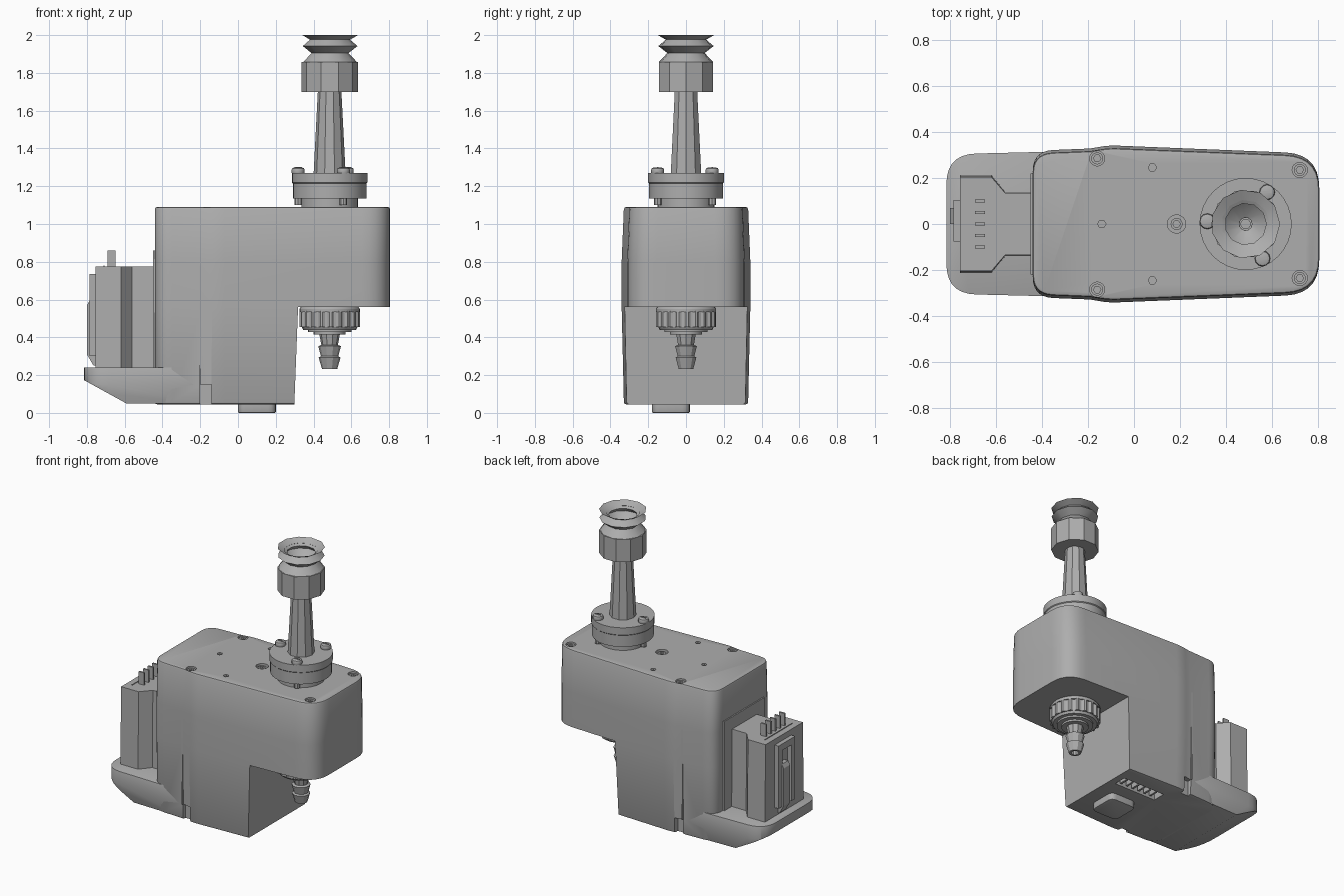
import bpy, bmesh, math
from mathutils import Vector

cube = bpy.data.objects.get("Cube")
if cube:
    bpy.data.objects.remove(cube, do_unlink=True)

GREY = (0.42, 0.42, 0.42, 1)
mat = bpy.data.materials.new("plain grey")
mat.use_nodes = True
mat.diffuse_color = GREY
mat.node_tree.nodes["Principled BSDF"].inputs["Base Color"].default_value = GREY

AXIS = 0.485          # x of the tower and the hose nozzle


def make(name, bm):
    bmesh.ops.recalc_face_normals(bm, faces=bm.faces)
    mesh = bpy.data.meshes.new(name)
    bm.to_mesh(mesh)
    bm.free()
    obj = bpy.data.objects.new(name, mesh)
    bpy.context.collection.objects.link(obj)
    mesh.materials.append(mat)
    return obj


def finish(obj, bevel=0, cutter=None):
    """Bevel, cut, bake the modifiers and shade by angle."""
    if bevel:
        m = obj.modifiers.new("bevel", "BEVEL")
        m.width, m.segments, m.limit_method = bevel, 2, "ANGLE"
        m.angle_limit = math.radians(40)
    if cutter:
        m = obj.modifiers.new("cut", "BOOLEAN")
        m.object, m.solver, m.operation = cutter, "EXACT", "DIFFERENCE"
    graph = bpy.context.evaluated_depsgraph_get()
    obj.data = bpy.data.meshes.new_from_object(obj.evaluated_get(graph))
    obj.modifiers.clear()
    bpy.ops.object.select_all(action="DESELECT")
    obj.select_set(True)
    bpy.context.view_layer.objects.active = obj
    bpy.ops.object.shade_smooth_by_angle(angle=math.radians(30))
    return obj


def rounded(points, steps=7):
    """Closed outline from (x, y, corner length) points."""
    out = []
    for i, (x, y, r) in enumerate(points):
        p = Vector((x, y))
        if not r:
            out.append(p)
            continue
        a = p + (Vector(points[i - 1][:2]) - p).normalized() * r
        b = p + (Vector(points[(i + 1) % len(points)][:2]) - p).normalized() * r
        for k in range(steps + 1):
            t = k / steps
            out.append(a * (1 - t) ** 2 + p * 2 * t * (1 - t) + b * t * t)
    return out


def mirrored(half):
    """Complete a half outline across y = 0."""
    return half + [(x, -y, r) for x, y, r in reversed(half)]


def loft(bm, plan, levels):
    """Stack a plan at (z, y scale) levels and cap both ends."""
    rings = [[bm.verts.new((p[0], p[1] * s, z)) for p in plan] for z, s in levels]
    n = len(plan)
    for lo, hi in zip(rings, rings[1:]):
        for i in range(n):
            bm.faces.new((lo[i], lo[(i + 1) % n], hi[(i + 1) % n], hi[i]))
    bm.faces.new(rings[0])
    bm.faces.new(rings[-1])


def circle(x, y, r, n, turn=0):
    return [(x + r * math.cos(math.tau * i / n + turn),
             y + r * math.sin(math.tau * i / n + turn)) for i in range(n)]


def add_box(bm, x, y, z):
    loft(bm, [(x[0], y[0]), (x[1], y[0]), (x[1], y[1]), (x[0], y[1])], [(z[0], 1), (z[1], 1)])


def box(name, x, y, z, bevel=0):
    bm = bmesh.new()
    add_box(bm, x, y, z)
    return finish(make(name, bm), bevel)


def add_disc(bm, x, y, r, z0, z1, n=16):
    loft(bm, circle(x, y, r, n), [(z0, 1), (z1, 1)])


def lathe(name, profile, n):
    """Closed (radius, z) profile spun around the tower axis."""
    bm = bmesh.new()
    rings = [[bm.verts.new((x, y, z)) for x, y in circle(AXIS, 0, r, n)] for r, z in profile]
    for a, b in zip(rings, rings[1:] + rings[:1]):
        for i in range(n):
            bm.faces.new((a[i], a[(i + 1) % n], b[(i + 1) % n], b[i]))
    return finish(make(name, bm))


# Everything cut out of the main housing
corner_screws = [(x, y * s) for x, y in ((-0.16, 0.285), (0.72, 0.235)) for s in (1, -1)]
bm = bmesh.new()
loft(bm, [(0.318, -1), (2, -1), (2, 1), (0.318, 1)], [(-0.3, 1), (0.56, 1)])
for v in bm.verts:                      # drafted wall of the step
    if v.co.z < 0 and v.co.x < 1:
        v.co.x = 0.285
for x, y in corner_screws:
    add_disc(bm, x, y, 0.033, 1.06, 1.2)
for x, y in ((-0.14, 0), (0.08, 0.245), (0.08, -0.245)):
    add_disc(bm, x, y, 0.018, 1.06, 1.2, 6)
add_disc(bm, 0.185, 0, 0.04, 1.06, 1.2)
for x, y in ((AXIS + 0.25, 0), (AXIS, 0.25), (AXIS, -0.25)):
    add_disc(bm, x, y, 0.016, 0.5, 0.59, 8)
for lo, hi in ((0.29, 0.5), (-0.5, -0.29)):
    add_box(bm, (-0.2, -0.14), (lo, hi), (-0.1, 0.15))
add_box(bm, (-0.07, 0.25), (0.115, 0.205), (-0.1, 0.09))
cutter = make("housing_cutter", bm)
cutter.hide_render = True

# Main housing
bm = bmesh.new()
half = [(0.805, 0.305, 0.15), (-0.11, 0.342, 0.04), (-0.19, 0.328, 0), (-0.44, 0.318, 0.09)]
loft(bm, rounded(mirrored(half)), [(0.045, 0.965), (0.56, 1), (0.8, 1), (1.09, 0.965)])
finish(make("main_housing", bm), 0.012, cutter)
bpy.data.objects.remove(cutter, do_unlink=True)

# Shell seams on both long sides
for side, s in (("front", -1), ("back", 1)):
    box(side + "_seam", (-0.204, -0.196), sorted((s * 0.3, s * 0.3285)), (0.15, 0.78))

# Foot with a sloped underside
bm = bmesh.new()
half = [(-0.2, 0.318, 0), (-0.815, 0.303, 0.13)]
loft(bm, rounded(mirrored(half)), [(0.05, 0.97), (0.15, 1), (0.24, 1)])
bmesh.ops.bisect_plane(bm, geom=bm.verts[:] + bm.edges[:] + bm.faces[:], clear_outer=True,
                       plane_co=(-0.6, 0, 0.055), plane_no=(-0.11, 0, -0.2))
bmesh.ops.holes_fill(bm, edges=bm.edges)
finish(make("foot", bm), 0.02)

# Plug housing with a waisted plan
bm = bmesh.new()
loft(bm, rounded(mirrored([(-0.4, 0.135, 0), (-0.56, 0.135, 0), (-0.62, 0.205, 0),
                           (-0.755, 0.205, 0)])), [(0.2, 1.04), (0.775, 1)])
finish(make("plug_housing", bm))
box("plug_back_panel", (-0.449, -0.4), (-0.22, 0.22), (0.2, 0.86))
box("plug_top_ridge", (-0.713, -0.708), (-0.15, 0.15), (0.77, 0.779))
for i in range(5):
    y = (i - 2) * 0.05
    box("contact_pin", (-0.69, -0.648), (y - 0.006, y + 0.006), (0.74, 0.86))

# Latch on the plug end
for y in (-0.065, 0.075):
    box("latch_rail", (-0.785, -0.74), (y - 0.012, y + 0.03), (0.3, 0.735))
box("latch_top", (-0.785, -0.74), (-0.077, 0.105), (0.69, 0.735))
bm = bmesh.new()
loft(bm, [(-0.785, 0.595), (-0.8, 0.57), (-0.8, 0.31), (-0.765, 0.25), (-0.74, 0.25),
          (-0.74, 0.595)], [(0, 1), (0.07, 1)])
for v in bm.verts:
    v.co = (v.co.x, v.co.z, v.co.y)
finish(make("latch_tongue", bm))

# Screws sunk in the housing top
for x, y in corner_screws + [(0.185, 0)]:
    bm = bmesh.new()
    loft(bm, circle(x, y, 0.026, 16), [(1.05, 1), (1.082, 1)])
    recess = bmesh.new()
    add_disc(recess, x, y, 0.016, 1.065, 1.2, 6)
    hole = make("screw_cutter", recess)
    hole.hide_render = True
    finish(make("housing_screw", bm), 0, hole)
    bpy.data.objects.remove(hole, do_unlink=True)

# Button and socket on the underside
bm = bmesh.new()
loft(bm, rounded([(0, -0.18, 0.04), (0.2, -0.18, 0.04), (0.2, 0.02, 0.04), (0, 0.02, 0.04)], 4),
     [(0, 1), (0.08, 1)])
finish(make("bottom_button", bm), 0.006)
for i in range(6):
    x = -0.03 + i * 0.048
    box("socket_pin", (x, x + 0.014), (0.13, 0.19), (0.05, 0.1))

# Tower flange, neck and screws
lathe("tower_neck", [(0.02, 1.08), (0.15, 1.08), (0.15, 1.15), (0.02, 1.15)], 32)
lathe("tower_flange", [(0.02, 1.135), (0.195, 1.135), (0.195, 1.215), (0.2, 1.22),
                       (0.2, 1.27), (0.02, 1.27)], 32)
for i in range(3):
    a = math.radians(176 + 120 * i)
    x, y = AXIS + 0.167 * math.cos(a), 0.167 * math.sin(a)
    bm = bmesh.new()
    add_disc(bm, x, y, 0.034, 1.26, 1.298, 12)
    finish(make("flange_screw", bm), 0.01)
    bm = bmesh.new()
    add_disc(bm, x, y, 0.02, 1.1, 1.14, 8)
    finish(make("flange_screw_tip", bm))
    box("screw_slot", (x - 0.02, x + 0.02), (y - 0.004, y + 0.004), (1.29, 1.302))

# Faceted column, cap and bellows cup
lathe("tower_column", [(0.028, 1.26), (0.085, 1.26), (0.062, 1.71), (0.028, 1.71)], 10)
lathe("tower_cap", [(0.028, 1.7), (0.15, 1.7), (0.15, 1.858), (0.028, 1.858)], 10)
lathe("bellows_cup", [(0.028, 1.85), (0.145, 1.857), (0.1, 1.905), (0.148, 1.942),
                      (0.105, 1.978), (0.15, 2.0), (0.09, 1.965), (0.11, 1.94),
                      (0.085, 1.91), (0.028, 1.875)], 11)

# Knurled collar and barbed hose nozzle
bm = bmesh.new()
knurl = [(AXIS + (p[0] - AXIS) * k, p[1] * k)
         for i, p in enumerate(circle(AXIS, 0, 0.16, 80)) for k in [1 if i % 4 < 2 else 0.94]]
loft(bm, knurl, [(0.455, 1), (0.54, 1)])
finish(make("knurled_collar", bm))
lathe("collar_rim", [(0.02, 0.535), (0.16, 0.535), (0.16, 0.55), (0.15, 0.565), (0.02, 0.565)], 32)
lathe("collar_lip", [(0.02, 0.46), (0.15, 0.46), (0.14, 0.44), (0.115, 0.44), (0.115, 0.428),
                     (0.085, 0.428), (0.085, 0.415), (0.02, 0.415)], 24)
lathe("hose_nozzle", [(0.025, 0.42), (0.055, 0.42), (0.044, 0.36), (0.06, 0.353),
                      (0.046, 0.3), (0.058, 0.293), (0.04, 0.232), (0.025, 0.232)], 10)
